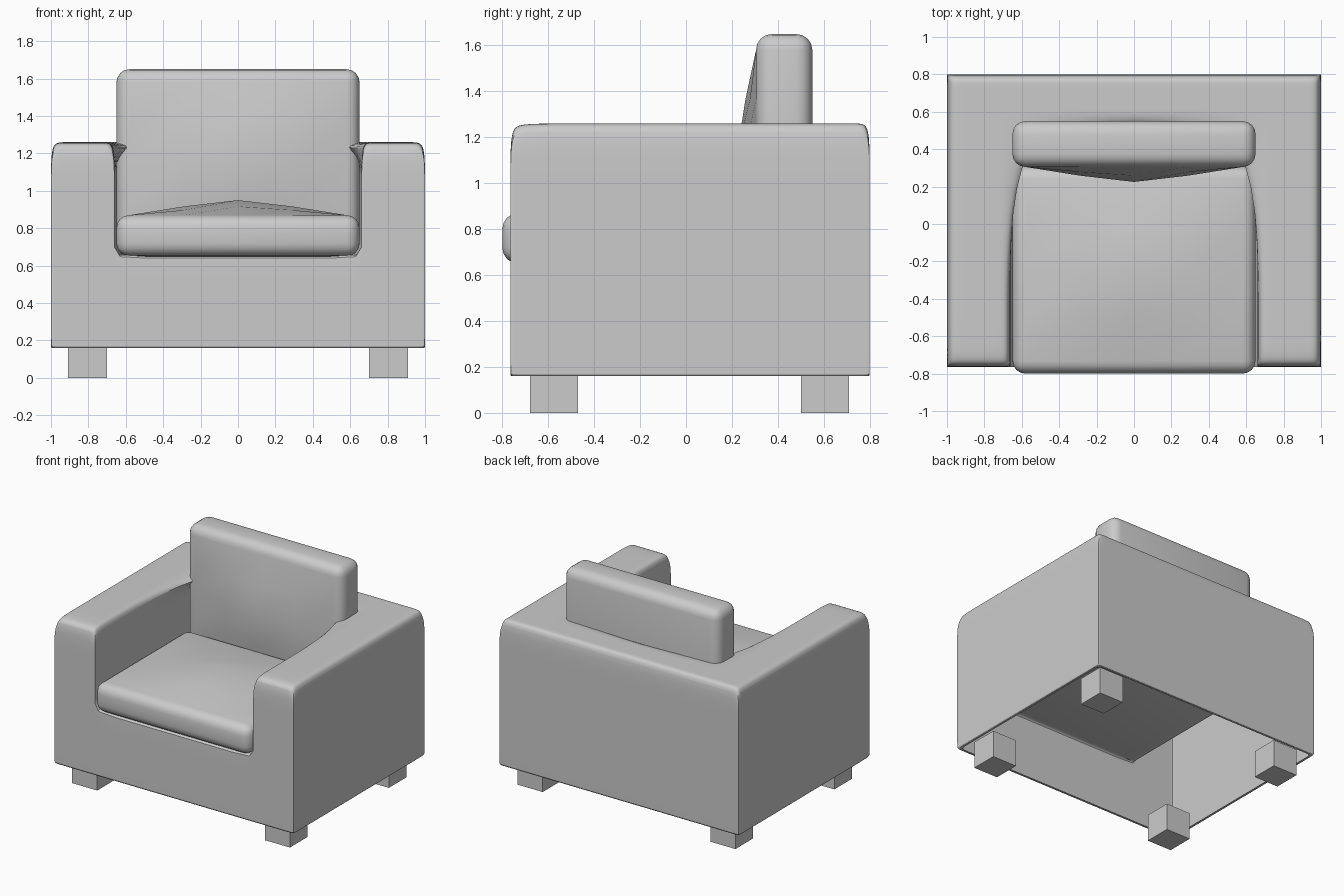
import bpy, bmesh, math
from mathutils import Vector, Matrix

if "Cube" in bpy.data.objects:
    bpy.data.objects.remove(bpy.data.objects["Cube"])


def add_object(name, bm):
    mesh = bpy.data.meshes.new(name)
    bm.to_mesh(mesh)
    bm.free()
    ob = bpy.data.objects.new(name, mesh)
    bpy.context.collection.objects.link(ob)
    return ob


def smooth(ob, angle):
    bpy.ops.object.select_all(action='DESELECT')
    ob.select_set(True)
    bpy.context.view_layer.objects.active = ob
    bpy.ops.object.shade_smooth_by_angle(angle=math.radians(angle))


# Frame: U-shaped shell with a seat well, open underneath
XS = [-1, -.94, -.71, -.66, .66, .71, .94, 1]
YS = [-.765, -.69, .55, .60, .75, .80]
ZS = [.16, .65, 1.05, 1.26]
AXES = (XS, YS, ZS)


def solid(cell):
    if any(c < 0 or c >= len(a) - 1 for c, a in zip(cell, AXES)):
        return False
    x, y, z = [(a[c] + a[c + 1]) / 2 for c, a in zip(cell, AXES)]
    return not (abs(x) < .66 and y < .55 and z > .65)


bm = bmesh.new()
verts = {}


def grid_vert(idx):
    if idx not in verts:
        verts[idx] = bm.verts.new([a[i] for i, a in zip(idx, AXES)])
    return verts[idx]


for cell in [(i, j, k) for i in range(7) for j in range(5) for k in range(3)]:
    if not solid(cell):
        continue
    for axis in range(3):
        for side in (0, 1):
            near = list(cell)
            near[axis] += 2 * side - 1
            if solid(near) or (axis == 2 and near[2] < 0):
                continue
            u, v = (axis + 1) % 3, (axis + 2) % 3
            ring = []
            for du, dv in ((0, 0), (1, 0), (1, 1), (0, 1)):
                p = list(cell)
                p[axis] += side
                p[u] += du
                p[v] += dv
                ring.append(grid_vert(tuple(p)))
            bm.faces.new(ring if side else ring[::-1])

# Small inward lip around the open bottom
rim = [e for e in bm.edges if e.is_boundary]
lip = bmesh.ops.extrude_edge_only(bm, edges=rim)["geom"]
for v in lip:
    if isinstance(v, bmesh.types.BMVert):
        v.co.x *= .98
        v.co.y = .0175 + (v.co.y - .0175) * .975
bmesh.ops.recalc_face_normals(bm, faces=bm.faces[:])

# Firm creases everywhere except the soft upper rim
crease = bm.edges.layers.float.new("crease_edge")
for e in bm.edges:
    if len(e.link_faces) == 2 and e.calc_face_angle() > .5:
        soft = all(v.co.z > 1.2 for v in e.verts)
        e[crease] = 0 if soft else .85
frame = add_object("frame", bm)
sub = frame.modifiers.new("rounding", 'SUBSURF')
sub.levels = sub.render_levels = 3
sub.boundary_smooth = 'PRESERVE_CORNERS'
smooth(frame, 60)


# Cushions: rounded blocks with one crowned face
def cushion(name, size, matrix, radius=.07, crown=.08):
    bm = bmesh.new()
    bmesh.ops.create_cube(bm, size=1)
    bmesh.ops.scale(bm, vec=size, verts=bm.verts)
    bmesh.ops.bevel(bm, geom=bm.edges[:], offset=radius, segments=4,
                    profile=.5, affect='EDGES')
    top = max(bm.faces, key=lambda f: f.calc_center_median().z)
    hx, hy = size[0] / 2 - radius, size[1] / 2 - radius
    bmesh.ops.subdivide_edges(bm, edges=top.edges[:], cuts=3, use_grid_fill=True)
    for v in bm.verts:
        if v.co.z > size[2] / 2 - 1e-4:
            u, w = min(1, abs(v.co.x) / hx), min(1, abs(v.co.y) / hy)
            v.co.z += crown * (1 - u ** 1.25) * (1 - w ** 1.25)
    bm.transform(matrix)
    smooth(add_object(name, bm), 40)


cushion("seat_cushion", Vector((1.30, 1.11, .22)),
        Matrix.Translation((0, -.245, .76)))
cushion("back_cushion", Vector((1.30, 1.0, .245)),
        Matrix.Translation((0, .4275, 1.15)) @ Matrix.Rotation(math.pi / 2, 4, 'X'))

# Legs: four cubes
for label, y in (("front", -.575), ("back", .605)):
    for side, x in (("left", -.805), ("right", .805)):
        bm = bmesh.new()
        bmesh.ops.create_cube(bm, size=.21,
                              matrix=Matrix.Translation((x, y, .105)))
        add_object(f"{label}_{side}_leg", bm)
